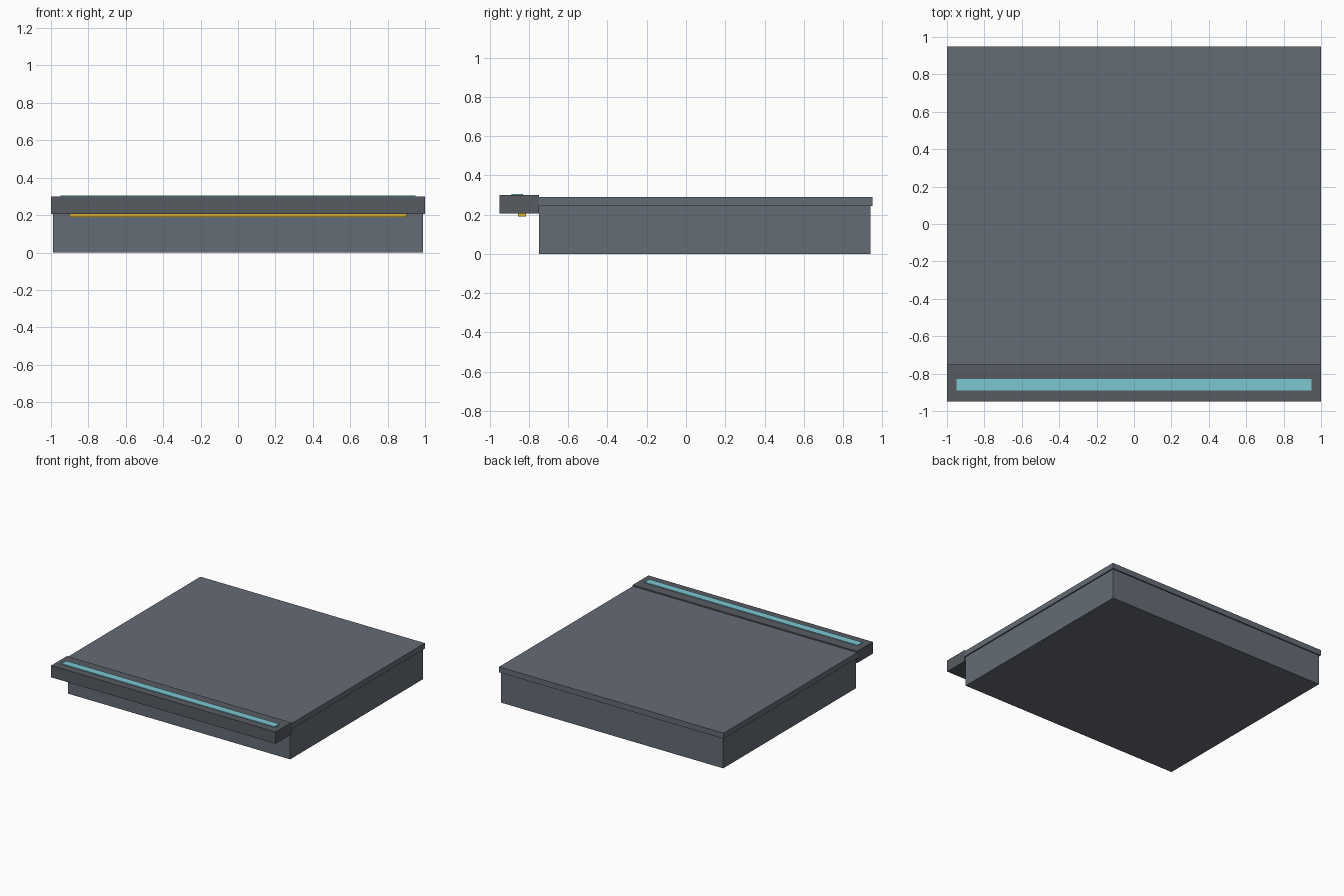
import bpy
from mathutils import Vector

if "Cube" in bpy.data.objects:
    bpy.data.objects.remove(bpy.data.objects["Cube"])


def material(name, rgb):
    mat = bpy.data.materials.new(name)
    mat.diffuse_color = (*rgb, 1)
    mat.use_nodes = True
    mat.node_tree.nodes["Principled BSDF"].inputs["Base Color"].default_value = mat.diffuse_color
    return mat


def box(name, half_x, y, z, mat=None):
    """Box centred on x, spanning the given y and z ranges."""
    bpy.ops.mesh.primitive_cube_add(size=1)
    ob = bpy.context.object
    ob.name = name
    size = Vector((2 * half_x, y[1] - y[0], z[1] - z[0]))
    mid = Vector((0, sum(y) / 2, sum(z) / 2))
    for v in ob.data.vertices:
        v.co = v.co * size + mid
    if mat:
        ob.data.materials.append(mat)
    return ob


slate = material("slate", (0.13, 0.15, 0.18))
dark = material("dark_grey", (0.095, 0.105, 0.12))
teal = material("teal_light", (0.2, 0.58, 0.65))
yellow = material("yellow", (0.75, 0.45, 0.02))

# Platform block and the slightly overhanging deck on top
box("platform_base", 0.99, (-0.75, 0.94), (0, 0.245), slate)
box("platform_deck", 1.0, (-0.75, 0.95), (0.245, 0.29), slate)

# Raised front edge that juts out past the base
box("front_edge", 1.0, (-0.95, -0.75), (0.205, 0.30), dark)

# Light strip on top and warning strip underneath
box("light_strip", 0.95, (-0.89, -0.83), (0.295, 0.306), teal)
box("warning_strip", 0.90, (-0.855, -0.815), (0.19, 0.21), yellow)
